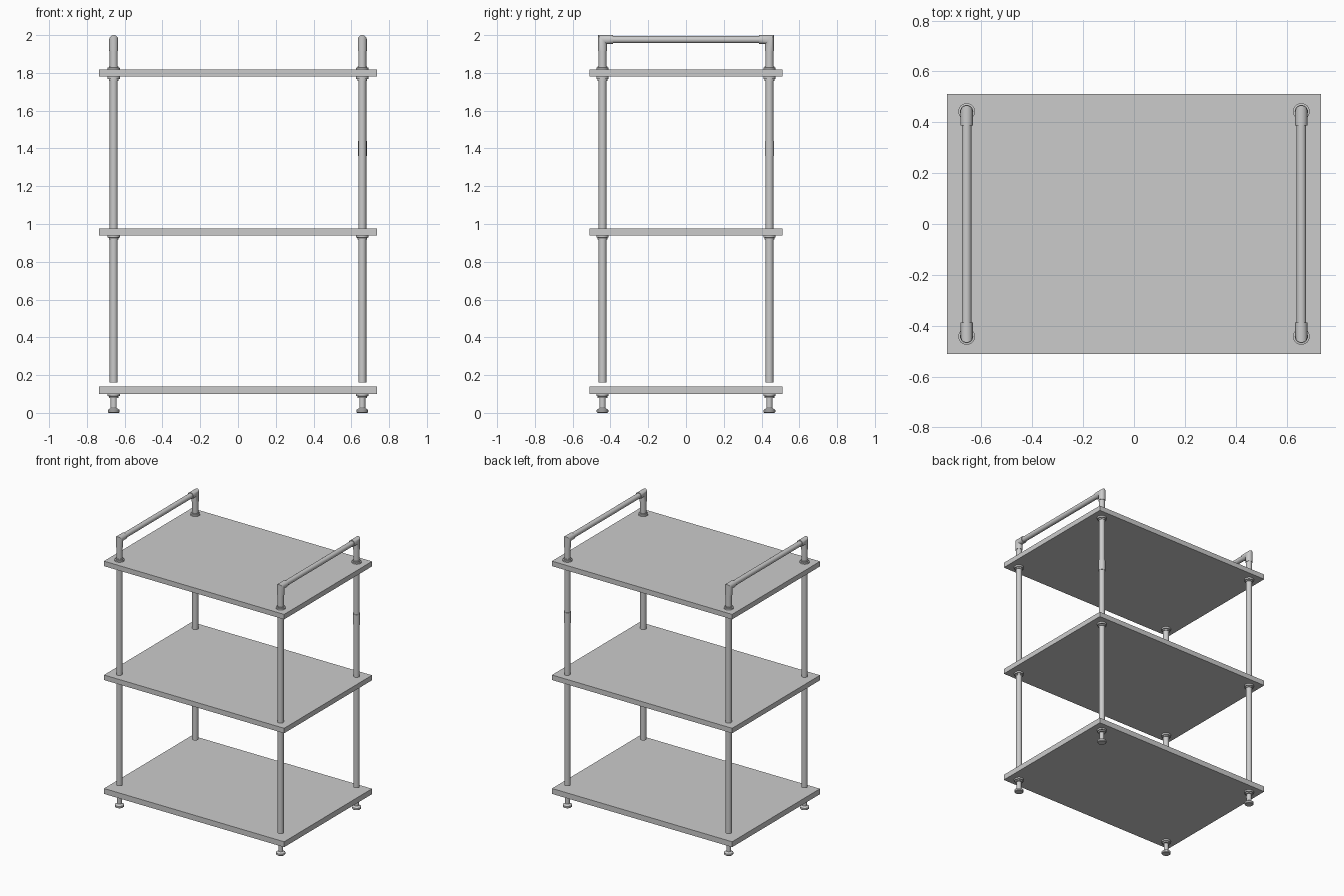
import bpy, bmesh, math

cube = bpy.data.objects.get("Cube")
if cube:
    bpy.data.objects.remove(cube)

grey = bpy.data.materials.new("light grey")
grey.use_nodes = True
colour = (0.6, 0.6, 0.6, 1)
grey.diffuse_color = colour
grey.node_tree.nodes["Principled BSDF"].inputs["Base Color"].default_value = colour

SIDES = 24
POST_X, POST_Y = 0.658, 0.442
RAIL_Z = 1.976
ELBOW_R = 0.024


def finish(name, bm, smooth=True):
    bmesh.ops.recalc_face_normals(bm, faces=bm.faces)
    mesh = bpy.data.meshes.new(name)
    bm.to_mesh(mesh)
    bm.free()
    mesh.materials.append(grey)
    obj = bpy.data.objects.new(name, mesh)
    bpy.context.collection.objects.link(obj)
    if smooth:
        bpy.ops.object.select_all(action='DESELECT')
        obj.select_set(True)
        bpy.context.view_layer.objects.active = obj
        bpy.ops.object.shade_smooth_by_angle(angle=math.radians(35))
    return obj


def loft(name, place, rings):
    """Join rings of points, place(ring, cos, sin), into a capped tube."""
    bm = bmesh.new()
    angles = [math.tau * i / SIDES for i in range(SIDES)]
    loops = [[bm.verts.new(place(r, math.cos(a), math.sin(a))) for a in angles]
             for r in rings]
    for low, high in zip(loops, loops[1:]):
        for i in range(SIDES):
            j = (i + 1) % SIDES
            bm.faces.new((low[i], low[j], high[j], high[i]))
    bm.faces.new(loops[0])
    bm.faces.new(loops[-1])
    return finish(name, bm)


def lathe(name, x, y, profile):
    """Turn a (radius, height) profile about an upright axis."""
    return loft(name, lambda p, c, s: (x + p[0] * c, y + p[0] * s, p[1]), profile)


# Shelves
for name, bottom, top in (("bottom_shelf", 0.10, 0.14),
                          ("middle_shelf", 0.94, 0.977),
                          ("top_shelf", 1.78, 1.817)):
    bm = bmesh.new()
    bmesh.ops.create_cube(bm, size=1)
    for v in bm.verts:
        v.co = (v.co.x * 1.47, v.co.y * 1.024, top if v.co.z > 0 else bottom)
    finish(name, bm, smooth=False)

FOOT = [(0.027, 0), (0.031, 0.004), (0.031, 0.016), (0.022, 0.022), (0.016, 0.026),
        (0.016, 0.078), (0.026, 0.079), (0.026, 0.088), (0.033, 0.089), (0.033, 0.101)]
COLLAR = [(0.026, -0.022), (0.026, -0.013), (0.033, -0.012), (0.033, 0.001)]

for sx, side in ((1, "left"), (-1, "right")):
    x = sx * POST_X
    for sy, end in ((-1, "front"), (1, "back")):
        y = sy * POST_Y
        tag = f"{end}_{side}"

        # Uprights, collars and feet
        lathe("lower_post_" + tag, x, y, [(0.021, 0.16), (0.021, 0.945)])
        lathe("upper_post_" + tag, x, y, [(0.021, 0.97), (0.021, 1.93)])
        lathe("foot_" + tag, x, y, FOOT)
        for level, z in (("middle", 0.94), ("top", 1.78)):
            lathe(f"{level}_collar_{tag}", x, y, [(r, z + h) for r, h in COLLAR])
        lathe("upper_flange_" + tag, x, y,
              [(r, 1.816 - h) for r, h in ((0.033, 0), (0.033, -0.011),
                                           (0.026, -0.012), (0.026, -0.018))])

        # Mitred elbow turning the upright into the handrail
        def elbow_point(ring, c, s):
            out, px = ELBOW_R * s, x + ELBOW_R * c
            if ring == "base":
                return (px, y + sy * out, 1.915)
            if ring == "mitre":
                return (px, y + sy * out, RAIL_Z + out)
            return (px, y - sy * 0.055, RAIL_Z + out)

        loft("elbow_" + tag, elbow_point, ["base", "mitre", "end"])

    # Handrail along the side
    loft("handrail_" + side,
         lambda py, c, s: (x + 0.019 * c, py, RAIL_Z + 0.019 * s),
         [-POST_Y + 0.02, POST_Y - 0.02])

# Joining sleeve on one upright only
lathe("post_sleeve", POST_X, POST_Y, [(0.024, 1.36), (0.024, 1.44)])
